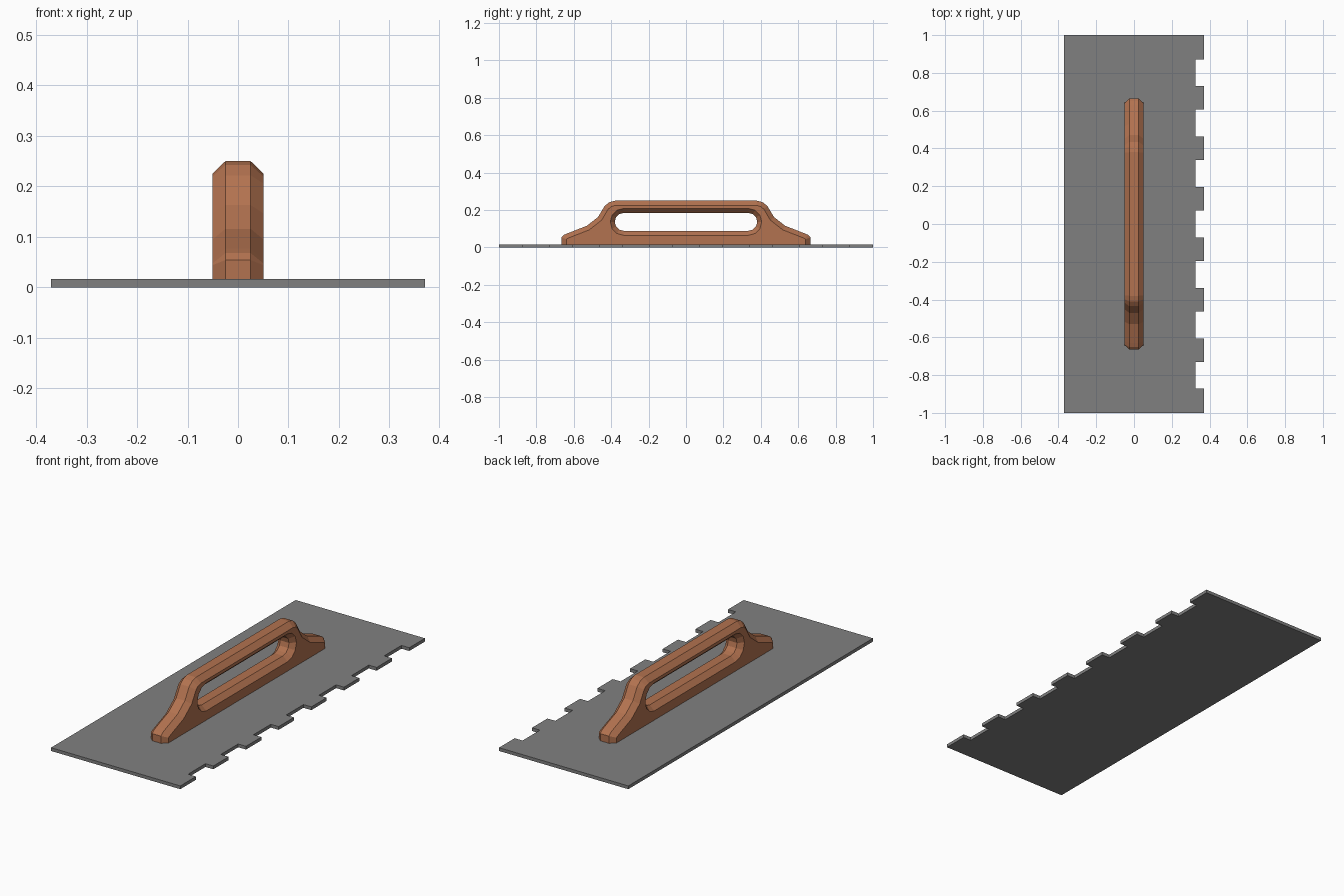
import bpy, bmesh, math
from mathutils import Vector

if "Cube" in bpy.data.objects:
    bpy.data.objects.remove(bpy.data.objects["Cube"])


def make_object(name, bm, colour):
    bmesh.ops.recalc_face_normals(bm, faces=bm.faces[:])
    mesh = bpy.data.meshes.new(name)
    bm.to_mesh(mesh)
    bm.free()
    obj = bpy.data.objects.new(name, mesh)
    bpy.context.collection.objects.link(obj)
    mat = bpy.data.materials.new(name + "_colour")
    mat.diffuse_color = (*colour, 1)
    mat.use_nodes = True
    mat.node_tree.nodes["Principled BSDF"].inputs["Base Color"].default_value = mat.diffuse_color
    mesh.materials.append(mat)
    return obj


def inset_chain(pts, d):
    """Offset an open chain to its right-hand side with mitred corners."""
    pts = [Vector(p) for p in pts]
    normals = []
    for a, b in zip(pts, pts[1:]):
        t = (b - a).normalized()
        normals.append(Vector((t.y, -t.x)))
    out = []
    for i, p in enumerate(pts):
        n0, n1 = normals[max(i - 1, 0)], normals[min(i, len(normals) - 1)]
        out.append(p + (n0 + n1) * (d / (1 + n0.dot(n1))))
    return out


def slot(radius, half=0.333, cz=0.137, seg=6):
    """Rounded grip opening in the (y, z) plane."""
    pts = []
    for side in (0, 1):
        for i in range(seg + 1):
            a = -math.pi / 2 + math.pi * (i / seg + side)
            cy = -half if side else half
            pts.append(Vector((cy + radius * math.cos(a), cz + radius * math.sin(a))))
    return pts


# Blade: flat plate with a row of square notches along one long edge
T = 0.017
outline = [(-0.37, 1), (-0.37, -1), (0.37, -1)]
for i in range(-3, 4):
    lo, hi = i * 0.267 - 0.071, i * 0.267 + 0.071
    outline += [(0.37, lo), (0.325, lo), (0.325, hi), (0.37, hi)]
outline.append((0.37, 1))
bm = bmesh.new()
face = bm.faces.new([bm.verts.new((x, y, 0)) for x, y in outline])
ext = bmesh.ops.extrude_face_region(bm, geom=[face])
bmesh.ops.translate(bm, vec=(0, 0, T),
                    verts=[v for v in ext["geom"] if isinstance(v, bmesh.types.BMVert)])
make_object("notched_blade", bm, (0.216, 0.216, 0.216))

# Handle: chamfered arch profile with a chamfered grip opening
half_profile = [(0.665, T), (0.665, 0.054), (0.651, 0.068), (0.63, 0.077), (0.53, 0.116),
                (0.47, 0.163), (0.435, 0.222), (0.41, 0.242), (0.38, 0.25)]
profile = [(-y, z) for y, z in half_profile] + half_profile[::-1]
C = 0.025
W = 0.051
bm = bmesh.new()


def add_loops(sections):
    """Skin a closed loop through several x stations, return end loops."""
    loops = [[bm.verts.new((x, p[0], p[1])) for p in pts] for x, pts in sections]
    n = len(loops[0])
    for a, b in zip(loops, loops[1:]):
        for i in range(n):
            j = (i + 1) % n
            bm.faces.new((a[i], a[j], b[j], b[i]))
    return loops[0], loops[-1]


inner = inset_chain(profile, C)
outer_ends = add_loops([(-W, inner), (-0.025, profile), (0.025, profile), (W, inner)])
wide, narrow = slot(0.072), slot(0.048)
hole_ends = add_loops([(-W, wide), (-0.025, narrow), (0.025, narrow), (W, wide)])

# Handle side faces, filled around the opening
for o, h in zip(outer_ends, hole_ends):
    edges = [bm.edges.get((loop[i], loop[i - 1])) for loop in (o, h) for i in range(len(loop))]
    bmesh.ops.triangle_fill(bm, edges=edges, use_beauty=True, use_dissolve=False)
make_object("handle", bm, (0.45, 0.17, 0.08))
